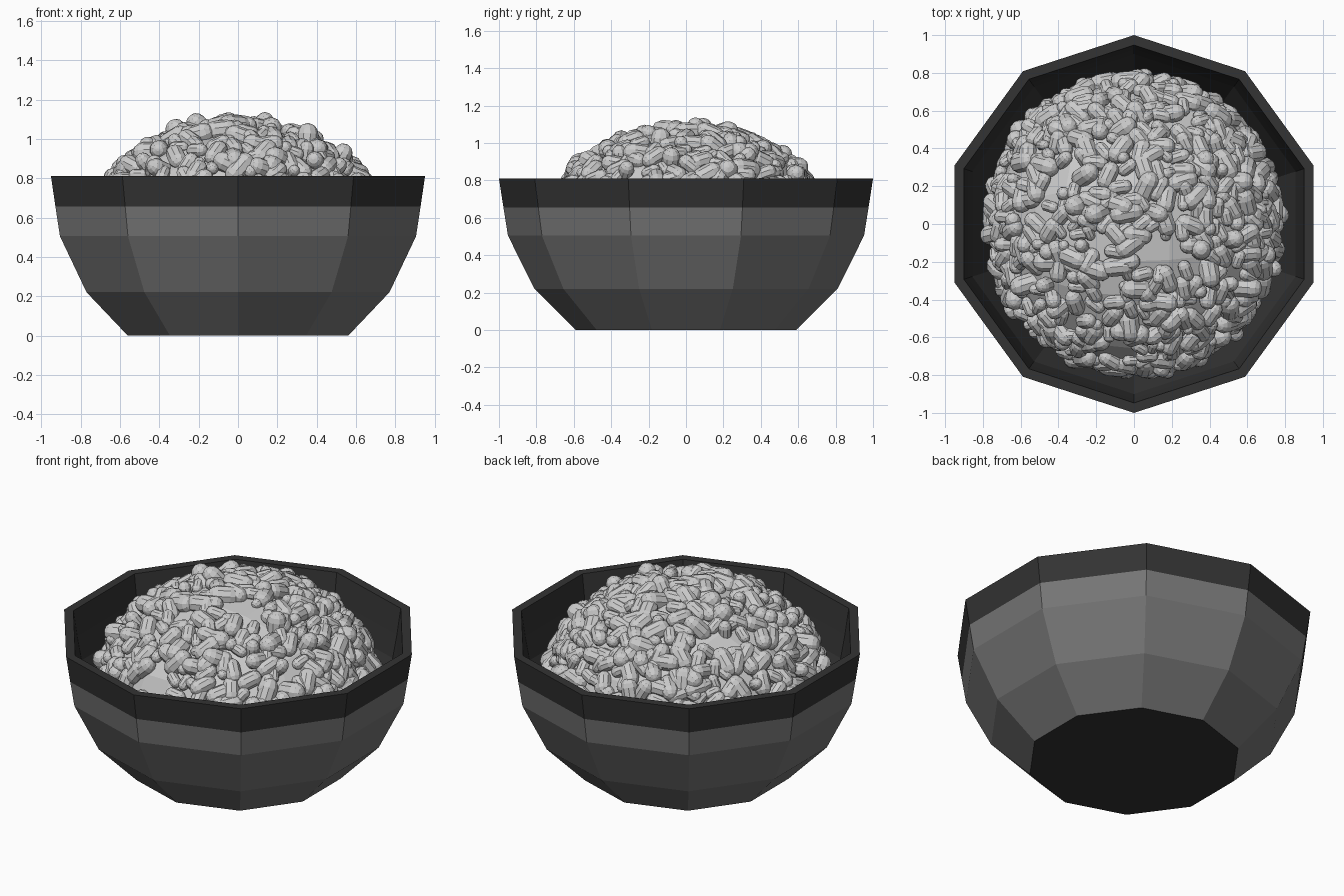
import bpy, bmesh, math, random
from mathutils import Vector, Matrix

if "Cube" in bpy.data.objects:
    bpy.data.objects.remove(bpy.data.objects["Cube"])

random.seed(7)


def make_mat(name, v):
    m = bpy.data.materials.new(name)
    m.diffuse_color = (v, v, v, 1)
    m.use_nodes = True
    m.node_tree.nodes["Principled BSDF"].inputs["Base Color"].default_value = m.diffuse_color
    return m


def add_object(name, bm, mats=()):
    bmesh.ops.recalc_face_normals(bm, faces=bm.faces)
    me = bpy.data.meshes.new(name)
    bm.to_mesh(me)
    bm.free()
    for m in mats:
        me.materials.append(m)
    ob = bpy.data.objects.new(name, me)
    bpy.context.collection.objects.link(ob)
    return ob


def lathe(bm, profile, sides, matrix=Matrix()):
    """Spin (radius, z) points into a closed faceted solid with flat caps."""
    rings = []
    for r, z in profile:
        angles = [math.pi / 2 + 2 * math.pi * i / sides for i in range(sides)]
        rings.append([bm.verts.new(matrix @ Vector((r * math.cos(a), r * math.sin(a), z)))
                      for a in angles])
    for a, b in zip(rings, rings[1:]):
        for i in range(sides):
            j = (i + 1) % sides
            bm.faces.new((a[i], a[j], b[j], b[i]))
    bm.faces.new(rings[0][::-1])
    bm.faces.new(rings[-1])


# Ten-sided bowl: outer wall up, over the lip, inner wall down
outer = [(0.59, 0), (0.81, 0.22), (0.952, 0.505), (0.976, 0.655), (1.0, 0.81)]
inner = [(0.947, 0.81), (0.925, 0.655), (0.90, 0.515), (0.765, 0.245), (0.565, 0.05)]
bm = bmesh.new()
lathe(bm, outer + inner, 10)
bm.faces.ensure_lookup_table()
for i, f in enumerate(bm.faces):
    f.material_index = 0 if i < 30 else 1      # lip, inside and base are darker
add_object("bowl", bm, [make_mat("bowl_grey", 0.18), make_mat("rim_dark", 0.033)])

# Rice mound: rounded cube, taller above its equator than below
A, UP, DOWN, MID = 0.745, 0.605, 0.38, 0.46


def on_mound(d):
    return Vector((d.x * A, d.y * A * 1.02, MID + d.z * (UP if d.z > 0 else DOWN)))


bm = bmesh.new()
bmesh.ops.create_cube(bm, size=2)
bmesh.ops.subdivide_edges(bm, edges=bm.edges[:], cuts=5, use_grid_fill=True)
for v in bm.verts:
    d = Vector([math.tan(c * math.pi / 4) for c in v.co]).normalized()
    v.co = on_mound(d)
add_object("rice_mound", bm)

# Rice grains: plump faceted capsules scattered over the upper mound
grain = [(0.008, -0.092), (0.032, -0.083), (0.048, -0.064), (0.056, -0.036),
         (0.056, 0.036), (0.048, 0.064), (0.032, 0.083), (0.008, 0.092)]
bm = bmesh.new()
placed = []
for _ in range(1100):
    z = random.uniform(-0.1, 1)
    a = random.uniform(0, 2 * math.pi)
    r = math.sqrt(1 - z * z)
    d = Vector((r * math.cos(a), r * math.sin(a), z))
    p = on_mound(d)
    if len(placed) >= 530 or any((p - q).length < 0.042 for q in placed):
        continue
    placed.append(p)
    normal = Vector((d.x / A, d.y / A, d.z / UP)).normalized()
    # mostly lying along the surface, some standing out of it
    axis = Vector([random.gauss(0, 1) for _ in range(3)]).normalized()
    axis -= normal * axis.dot(normal) * 0.6
    rot = axis.to_track_quat('Z', 'Y').to_matrix().to_4x4()
    s = random.uniform(0.5, 1.0)
    lathe(bm, grain, 10, Matrix.Translation(p + normal * 0.008) @ rot @ Matrix.Scale(s, 4))
add_object("rice_grains", bm)
